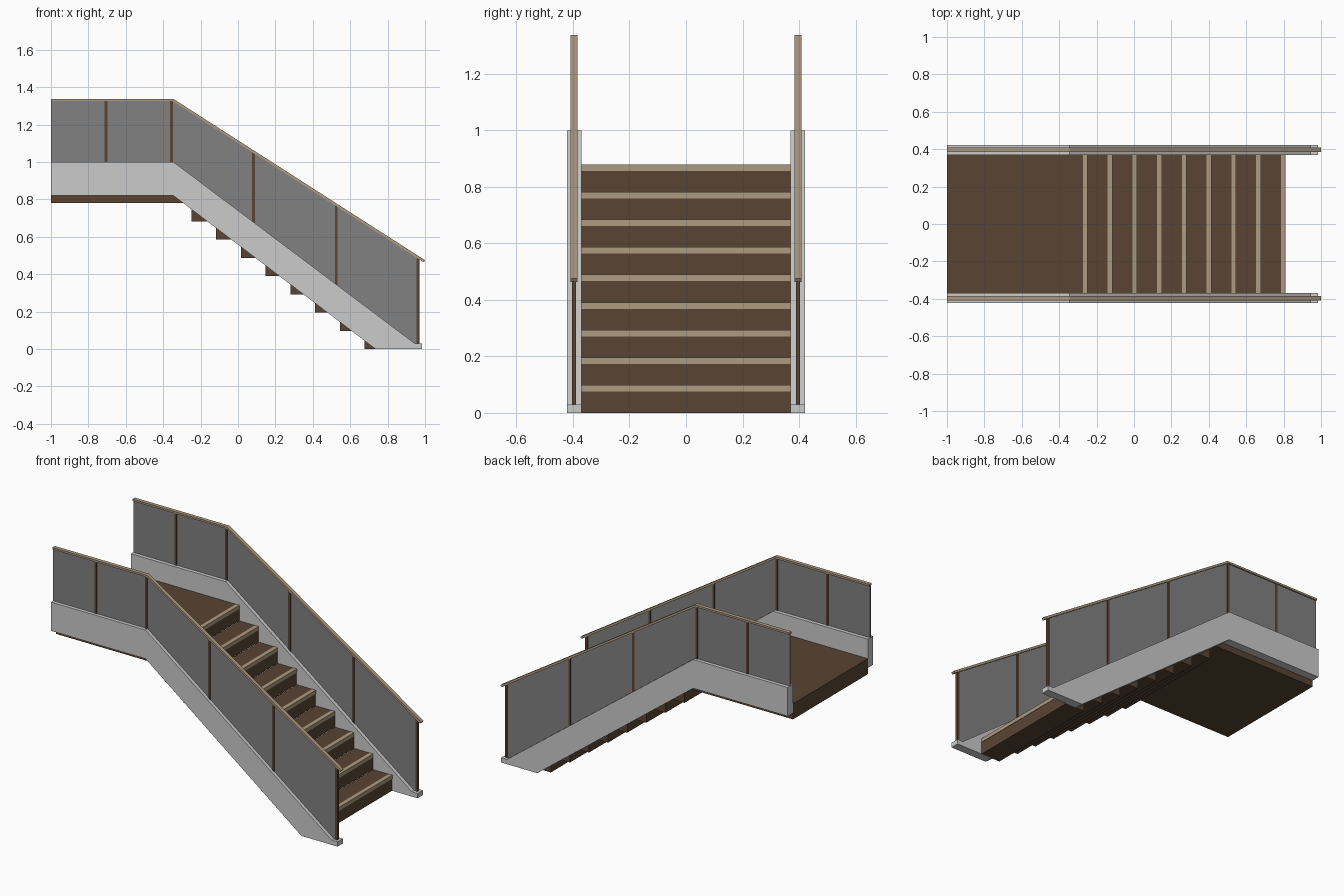
import bpy, bmesh

if "Cube" in bpy.data.objects:
    bpy.data.objects.remove(bpy.data.objects["Cube"])


def material(name, rgb):
    m = bpy.data.materials.new(name)
    m.diffuse_color = (*rgb, 1)
    m.use_nodes = True
    m.node_tree.nodes["Principled BSDF"].inputs["Base Color"].default_value = m.diffuse_color
    return m


WOOD = material("dark_wood", (0.10, 0.058, 0.034))
TAN = material("light_wood", (0.42, 0.33, 0.22))
PANEL = material("panel_grey", (0.22, 0.22, 0.22))


def prism(name, profile, y0, y1, mat=None):
    """Extrude an (x, z) outline from y0 to y1."""
    bm = bmesh.new()
    face = bm.faces.new([bm.verts.new((x, y0, z)) for x, z in profile])
    ext = bmesh.ops.extrude_face_region(bm, geom=[face])
    verts = [g for g in ext["geom"] if isinstance(g, bmesh.types.BMVert)]
    bmesh.ops.translate(bm, verts=verts, vec=(0, y1 - y0, 0))
    bmesh.ops.recalc_face_normals(bm, faces=bm.faces)
    me = bpy.data.meshes.new(name)
    bm.to_mesh(me)
    bm.free()
    ob = bpy.data.objects.new(name, me)
    bpy.context.collection.objects.link(ob)
    if mat:
        me.materials.append(mat)
    return ob


def box(name, x0, x1, y0, y1, z0, z1, mat=None):
    return prism(name, [(x0, z0), (x1, z0), (x1, z1), (x0, z1)], y0, y1, mat)


def stringer_top(x):
    return 1.0 if x < -0.345 else max(0.03, 1.0 - (x + 0.345) * 0.97 / 1.29)


def rail_under(x):
    return 1.325 if x < -0.35 else 1.325 - (x + 0.35) * 0.862 / 1.345


# Steps with light nosings; the topmost one is the landing
RISE, RUN, HALF = 0.0976, 0.1323, 0.37
for k in range(9):
    front = 0.808 - k * RUN
    back = -1.0 if k == 8 else front - 0.125 - 0.006
    z0, z1 = k * RISE, (k + 1) * RISE
    box("landing" if k == 8 else f"step_{k + 1}", back, front, -HALF, HALF, z0, z1, WOOD)
    box(f"nosing_{k + 1}", front - 0.023, front + 0.002, -HALF, HALF, z1 - 0.022, z1 + 0.001, TAN)

# Both sides: stringer, infill panel, handrail and posts
for side, s in (("front", -1), ("back", 1)):
    prism(f"{side}_stringer",
          [(-1, 0.82), (-0.345, 0.82), (0.735, 0), (0.985, 0), (0.985, 0.03),
           (0.945, 0.03), (-0.345, 1.0), (-1, 1.0)], s * 0.37, s * 0.422)
    prism(f"{side}_panel",
          [(-1, 0.995), (-0.345, 0.995), (0.94, 0.028), (0.96, 0.028),
           (0.96, rail_under(0.96)), (-0.35, 1.325), (-1, 1.325)],
          s * 0.393, s * 0.400, PANEL)
    prism(f"{side}_handrail",
          [(-1, 1.325), (-0.35, 1.325), (0.992, 0.464), (1.0, 0.475),
           (-0.345, 1.337), (-1, 1.337)], s * 0.384, s * 0.408, TAN)
    for i, x in enumerate((-0.705, -0.355, 0.083, 0.525, 0.963)):
        a, b = x - 0.0075, x + 0.0075
        prism(f"{side}_post_{i + 1}",
              [(a, stringer_top(a) - 0.004), (b, stringer_top(b) - 0.004),
               (b, rail_under(b) + 0.002), (a, rail_under(a) + 0.002)],
              s * 0.389, s * 0.404, WOOD)
